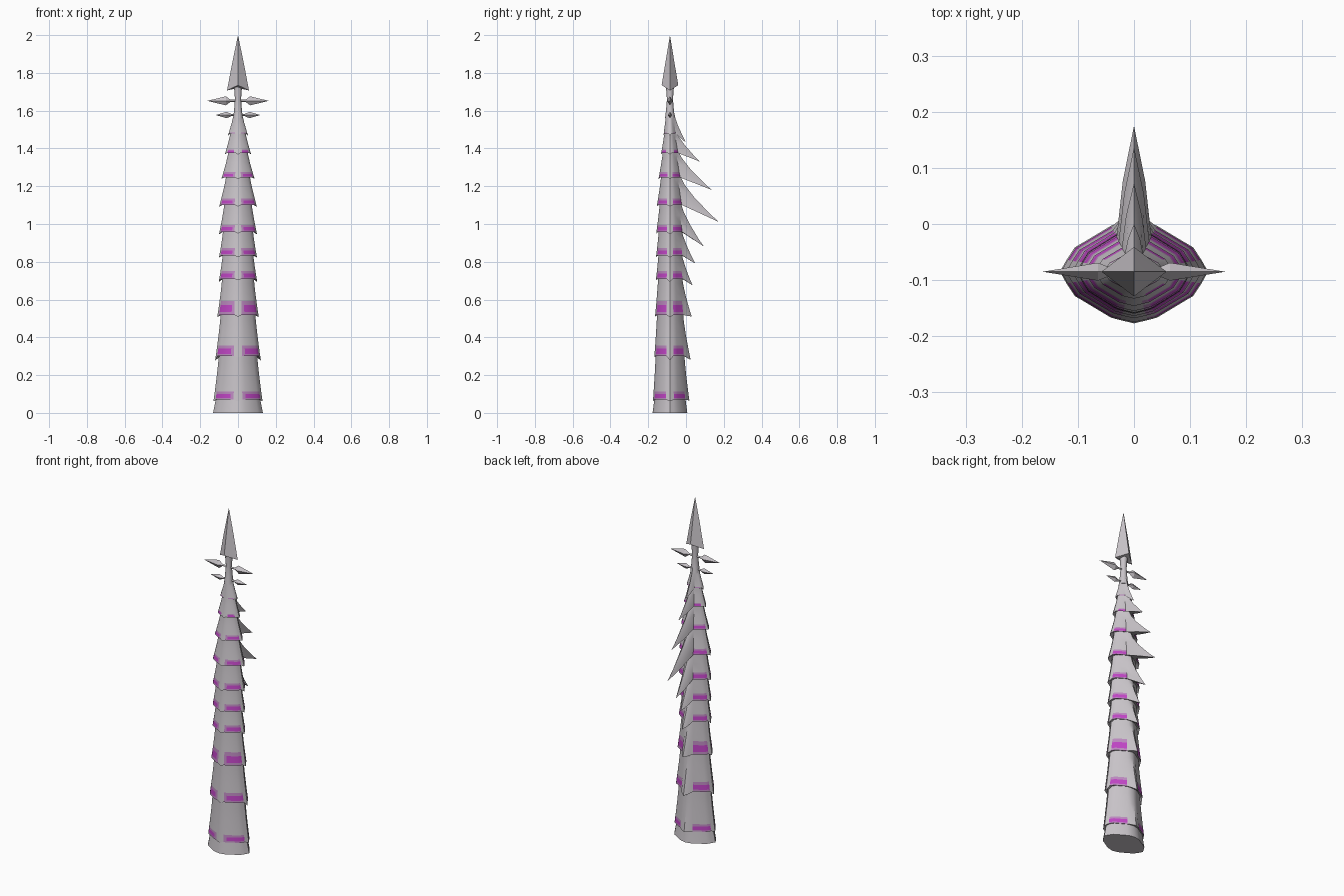
import bpy, bmesh, math

cube = bpy.data.objects.get("Cube")
if cube:
    bpy.data.objects.remove(cube)

AXIS_Y = -0.085


def material(name, rgb):
    m = bpy.data.materials.new(name)
    m.use_nodes = True
    m.diffuse_color = (*rgb, 1)
    m.node_tree.nodes["Principled BSDF"].inputs["Base Color"].default_value = (*rgb, 1)
    return m


GREY = material("shell grey", (0.58, 0.55, 0.58))
GLOW = material("magenta", (0.52, 0.06, 0.55))
HALO = material("dusty purple", (0.50, 0.25, 0.52))


def lerp(a, b, t):
    return a + (b - a) * t


def loft(name, rings, mats=(GREY,), caps=(True, True), paint=None, angle=35):
    """Skin a list of equal-length rings; paint(row, column) gives a material index."""
    bm = bmesh.new()
    rows = [[bm.verts.new((x, y + AXIS_Y, z)) for x, y, z in ring] for ring in rings]
    n = len(rows[0])
    for r in range(len(rows) - 1):
        for c in range(n):
            d = (c + 1) % n
            f = bm.faces.new((rows[r][c], rows[r][d], rows[r + 1][d], rows[r + 1][c]))
            if paint:
                f.material_index = paint(r, c)
    if caps[0]:
        bm.faces.new(rows[0])
    if caps[1]:
        bm.faces.new(rows[-1])
    bmesh.ops.remove_doubles(bm, verts=bm.verts, dist=1e-5)
    bmesh.ops.recalc_face_normals(bm, faces=bm.faces)
    me = bpy.data.meshes.new(name)
    bm.to_mesh(me)
    bm.free()
    for m in mats:
        me.materials.append(m)
    ob = bpy.data.objects.new(name, me)
    bpy.context.collection.objects.link(ob)
    bpy.ops.object.select_all(action="DESELECT")
    ob.select_set(True)
    bpy.context.view_layer.objects.active = ob
    bpy.ops.object.shade_smooth_by_angle(angle=math.radians(angle))


# Unit cross-section, front ridge first; the back ridge has extra columns for its thorn
HALF = [(0, -1), (0.18, -0.94), (0.31, -0.89), (0.8, -0.47), (0.91, -0.23), (1, 0),
        (0.91, 0.23), (0.8, 0.47), (0.31, 0.89), (0.2, 0.95), (0, 1)]
SECTION = HALF + [(-x, y) for x, y in HALF[-2:0:-1]]
PULL = {9: 0.5, 10: 1, 11: 0.5}
SIDES = (5, 15)
DIAGONAL = (2, 7, 12, 17)    # faces that carry the glowing patches
WRAP = (3, 6, 13, 16)        # the patches continue towards the sides
FADE = (1, 18)               # and fade out towards the front ridge


def flat_ring(rx, ry, z):
    return [(u * rx, v * ry, z) for u, v in SECTION]


# Base stub
loft("base_stub", [flat_ring(0.132, 0.092, 0), flat_ring(0.12, 0.084, 0.06), flat_ring(0.112, 0.078, 0.11)])

# Overlapping segments: seam z, side tip z, lower half width, lower half depth,
# upper half width, thorn tip y, thorn tip z, patch height
SEGMENTS = [
    (0.070, 0.062, 0.130, 0.090, 0.100, 0.018, 0.065, 0.042),
    (0.302, 0.278, 0.121, 0.083, 0.090, 0.025, 0.280, 0.055),
    (0.518, 0.507, 0.110, 0.079, 0.082, 0.030, 0.510, 0.075),
    (0.710, 0.693, 0.102, 0.075, 0.079, 0.035, 0.675, 0.040),
    (0.833, 0.822, 0.101, 0.074, 0.077, 0.050, 0.790, 0.040),
    (0.958, 0.945, 0.101, 0.073, 0.070, 0.095, 0.880, 0.038),
    (1.101, 1.092, 0.100, 0.070, 0.060, 0.175, 1.010, 0.033),
    (1.246, 1.240, 0.088, 0.061, 0.047, 0.137, 1.180, 0.028),
    (1.376, 1.368, 0.070, 0.048, 0.036, 0.073, 1.330, 0.018),
    (1.478, 1.466, 0.054, 0.034, 0.020, 0.000, 1.430, 0.007),
]


def segment(i):
    seam, side_z, rx, ry, top_rx, tip_y, tip_z, patch = SEGMENTS[i]
    last = i == len(SEGMENTS) - 1
    small = i >= len(SEGMENTS) - 2
    top = 1.60 if last else SEGMENTS[i + 1][0] + 0.03
    top_ry = top_rx * (1.0 if last else 0.75)
    length = top - seam
    reach = tip_y - AXIS_Y - ry

    def ring(t):
        f = t ** 1.3
        pts = []
        for c, (u, v) in enumerate(SECTION):
            w = PULL.get(c, 0)
            end = lerp(seam, tip_z, w)
            if c in SIDES:
                end = side_z
            elif c == 0:
                end = seam - 0.008
            pts.append((u * lerp(top_rx, rx, f),
                        v * lerp(top_ry, ry, f) + w * reach * t ** 1.4,
                        lerp(top, end, t)))
        return pts

    steps = [0, 0.25, 0.5] + [1 - patch * k / length for k in (1, 0.7, 0.2)] + [1]
    steps.sort()
    first = steps.index(1 - patch / length)
    rings = [ring(t) for t in steps]
    # Underside of the collar, tucked inside the segment below
    rings.append(flat_ring(rx * 0.68, ry * 0.68, seam + 0.01))

    def paint(r, c):
        if not first <= r < first + 3:
            return 0
        if c in DIAGONAL or (c in WRAP and not small):
            return 1 if r == first + 1 and not last else 2
        return 2 if c in FADE and not small else 0

    loft(f"tail_segment_{i + 1}", rings, (GREY, GLOW, HALO), (True, False), paint)


for i in range(len(SEGMENTS)):
    segment(i)


# Slim neck above the last segment
def circle(r, z, n=12):
    return [(r * math.cos(math.tau * k / n), r * math.sin(math.tau * k / n), z) for k in range(n)]


loft("neck", [circle(r, z) for r, z in ((0.026, 1.56), (0.021, 1.60), (0.016, 1.66), (0.021, 1.725))])


# Four-sided spear tip with drooping barbs
def diamond(rx, ry, zx, zy):
    return [(rx, 0, zx), (0, ry, zy), (-rx, 0, zx), (0, -ry, zy)]


loft("spear_tip", [diamond(0.01, 0.01, 1.72, 1.72), diamond(0.058, 0.044, 1.707, 1.735),
                   diamond(0.03, 0.022, 1.856, 1.866), diamond(0, 0, 2, 2)],
     caps=(True, False), angle=20)


# Paired side darts on thin stems
def dart(name, side, z, wide_x, tip_x, h, d):
    shape = ((0.005, 0.006, 0.006), (wide_x - 0.024, 0.006, 0.006), (wide_x, h, d), (tip_x, 0, 0))
    rings = [[(side * x, 0, z + a), (side * x, b, z), (side * x, 0, z - a), (side * x, -b, z)]
             for x, a, b in shape]
    loft(name, rings, caps=(True, False), angle=20)


for word, side in (("left", 1), ("right", -1)):
    dart(f"upper_dart_{word}", side, 1.652, 0.064, 0.163, 0.024, 0.016)
    dart(f"lower_dart_{word}", side, 1.577, 0.060, 0.118, 0.017, 0.012)
